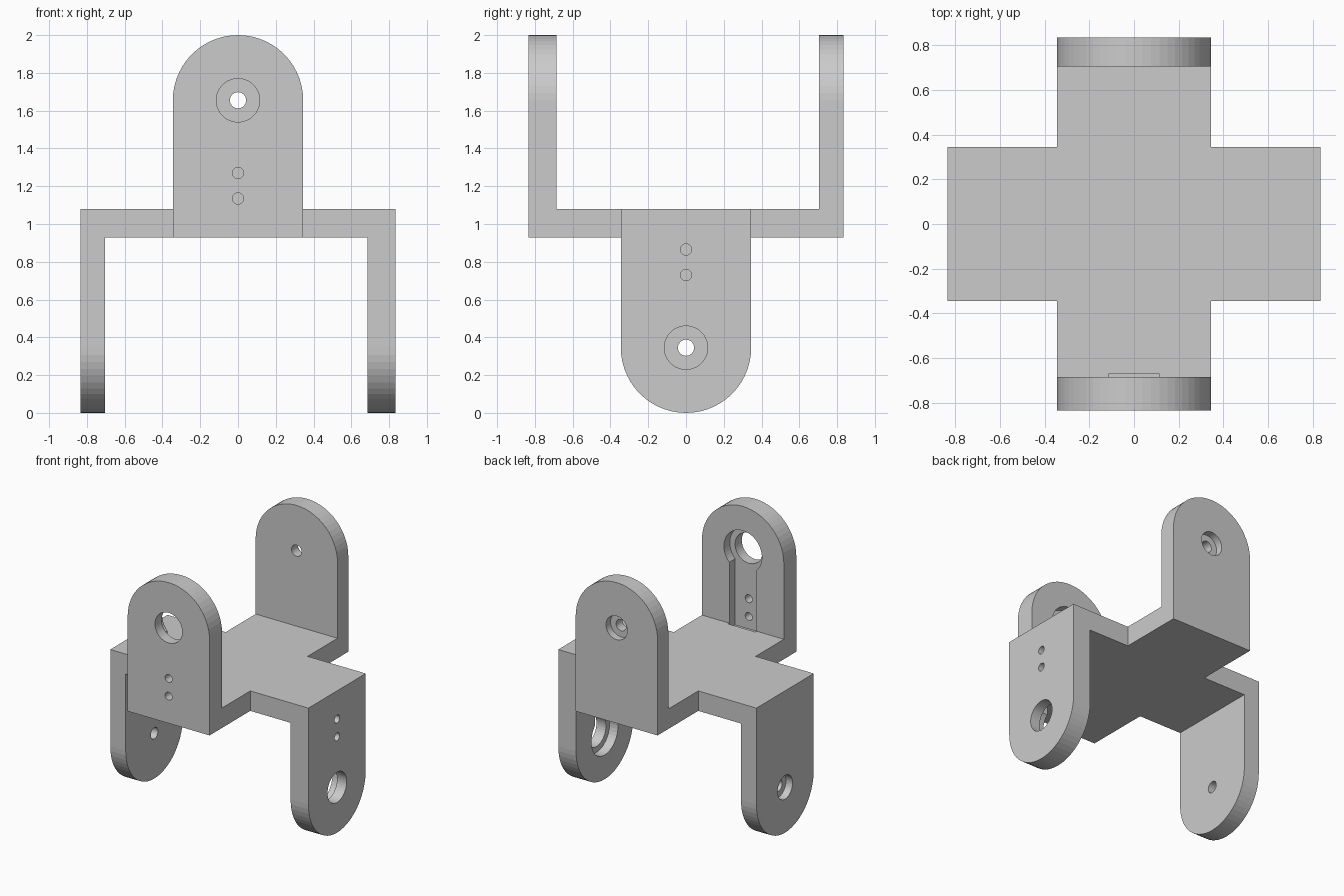
import bpy
import bmesh
from math import pi, sin, cos
from mathutils import Vector

cube = bpy.data.objects.get("Cube")
if cube:
    bpy.data.objects.remove(cube)

HALF = 0.345          # half width of every arm
REACH = 0.835         # outer face of every arm
LOW, HIGH = 0.928, 1.08   # deck underside and top
EYE = 1.655           # height of the pivot hole

grey = bpy.data.materials.new("light_grey")
grey.use_nodes = True
grey.diffuse_color = (0.6, 0.6, 0.6, 1)
grey.node_tree.nodes["Principled BSDF"].inputs["Base Color"].default_value = (0.6, 0.6, 0.6, 1)

# Each frame maps (across, height, outward) to model space
FRAMES = {
    "front": lambda u, v, w: Vector((u, -w, v)),
    "back": lambda u, v, w: Vector((u, w, v)),
    "left": lambda u, v, w: Vector((w, u, 2 - v)),
    "right": lambda u, v, w: Vector((-w, u, 2 - v)),
}


def prism(name, outline, w0, w1, frame):
    """Extrude a 2D outline from w0 to w1 along the outward axis."""
    bm = bmesh.new()
    a = [bm.verts.new(frame(u, v, w0)) for u, v in outline]
    b = [bm.verts.new(frame(u, v, w1)) for u, v in outline]
    bm.faces.new(a)
    bm.faces.new(b)
    n = len(a)
    for i in range(n):
        j = (i + 1) % n
        bm.faces.new((a[i], a[j], b[j], b[i]))
    bmesh.ops.recalc_face_normals(bm, faces=bm.faces)
    mesh = bpy.data.meshes.new(name)
    bm.to_mesh(mesh)
    bm.free()
    mesh.materials.append(grey)
    obj = bpy.data.objects.new(name, mesh)
    bpy.context.collection.objects.link(obj)
    return obj


def circle(r, height, n=40):
    return [(r * cos(2 * pi * i / n), height + r * sin(2 * pi * i / n)) for i in range(n)]


def rounded_tab(base, n=28):
    arc = [(HALF * cos(pi * i / n), EYE + HALF * sin(pi * i / n)) for i in range(n + 1)]
    return [(HALF, base)] + arc + [(-HALF, base)]


def combine(target, tool, operation):
    mod = target.modifiers.new(operation.lower(), "BOOLEAN")
    mod.operation = operation
    mod.solver = "EXACT"
    mod.object = tool
    bpy.context.view_layer.objects.active = target
    bpy.ops.object.modifier_apply(modifier=mod.name)
    bpy.data.objects.remove(tool)


# Cross-shaped deck
cross = []
for sx, sy in ((1, 1), (-1, 1), (-1, -1), (1, -1)):
    corner = [(sx * REACH, sy * HALF), (sx * HALF, sy * HALF), (sx * HALF, sy * REACH)]
    cross += corner if sx == sy else corner[::-1]
bracket = prism("cross_bracket", cross, LOW, HIGH, lambda u, v, w: Vector((u, v, w)))

# Four round-ended arms: two up, two down
for side, frame in FRAMES.items():
    base = LOW if side in ("front", "back") else 2 - HIGH
    inner = 0.685 if side in ("front", "left") else 0.705
    combine(bracket, prism(side + "_arm", rounded_tab(base), inner, REACH, frame), "UNION")

# Horn-side arms: through hole, screw holes and keyhole recess inside
for side in ("front", "left"):
    f = FRAMES[side]
    slot = [(-0.115, 1.04), (0.115, 1.04), (0.115, EYE), (-0.115, EYE)]
    cuts = [(circle(0.16, EYE), 0.67, 0.755), (slot, 0.67, 0.755),
            (circle(0.115, EYE), 0.66, 0.9)]
    cuts += [(circle(0.03, h, 20), 0.7, 0.9) for h in (1.135, 1.27)]
    for outline, w0, w1 in cuts:
        combine(bracket, prism("cutter", outline, w0, w1, f), "DIFFERENCE")

# Pivot-side arms: small hole with an outer counterbore
for side in ("back", "right"):
    f = FRAMES[side]
    combine(bracket, prism("cutter", circle(0.043, EYE, 24), 0.6, 0.9, f), "DIFFERENCE")
    combine(bracket, prism("cutter", circle(0.09, EYE), 0.78, 0.9, f), "DIFFERENCE")
